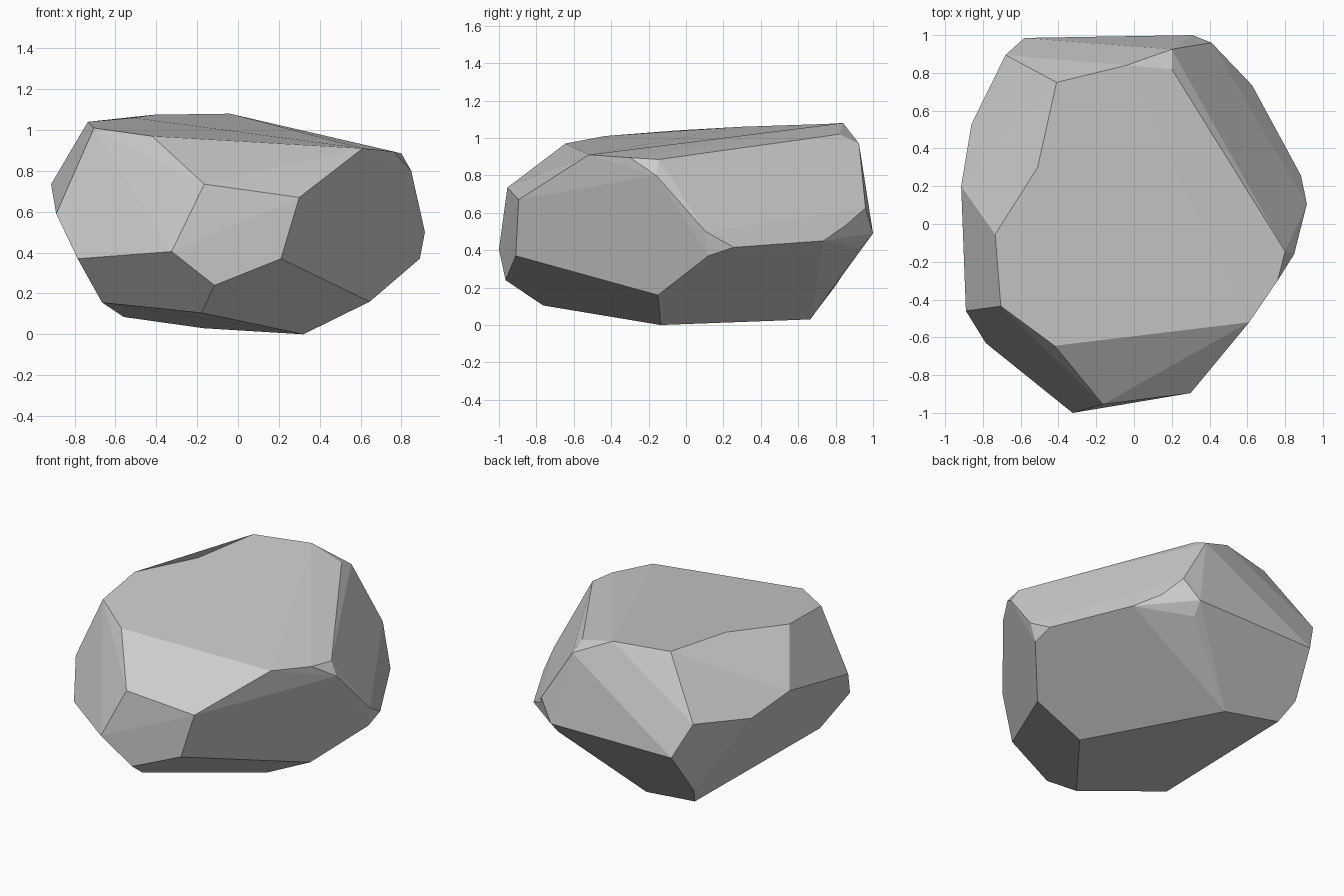
import bpy, bmesh
from mathutils import Vector

if "Cube" in bpy.data.objects:
    bpy.data.objects.remove(bpy.data.objects["Cube"])

# Chipped corners of the boulder, ring by ring
top = [(-.705, -.435, 1.01), (-.42, -.645, .97), (.61, -.52, .91), (.76, -.3, .895), (.80, -.145, .885),
       (.20, .82, 1.02), (-.04, .84, 1.08), (-.41, .75, 1.075), (-.735, -.055, 1.04)]
upper = [(-.165, -.955, .735), (.30, -.895, .67), (.848, -.16, .80), (.915, .105, .50), (.41, .96, .625),
         (.20, .925, .97), (-.68, .895, .71), (-.86, .53, .66), (-.915, .20, .735), (-.89, -.46, .59)]
lower = [(-.785, -.63, .37), (-.325, -1.0, .405), (.21, -.91, .37), (.89, .12, .37), (.885, .255, .415),
         (.625, .735, .45), (.30, .93, .41), (.31, 1.0, .49), (-.58, .985, .49)]
base = [(-.115, -.965, .24), (-.18, -.765, .105), (.32, -.135, 0), (.645, -.15, .16),
        (-.17, .665, .03), (-.56, .705, .085), (-.62, .80, .21), (-.665, -.48, .155)]

# Hull through the corners
bm = bmesh.new()
for p in top + upper + lower + base:
    bm.verts.new(p)
bmesh.ops.convex_hull(bm, input=bm.verts[:])
bmesh.ops.delete(bm, geom=[v for v in bm.verts if not v.link_faces], context='VERTS')


def nearest(p):
    return min(bm.verts, key=lambda v: (v.co - Vector(p)).length)


def dent(a, b, target):
    """Split the edge a-b and pull its middle inward."""
    va, vb = nearest(a), nearest(b)
    edge = bm.edges.get((va, vb))
    if edge:
        mid = (va.co + vb.co) / 2
        bmesh.ops.subdivide_edges(bm, edges=[edge], cuts=1)
        nearest(mid).co = target


# Slightly hollow edges: left rim, front rim, back right chip
dent(top[7], top[8], (-.51, .30, 1.06))
dent(top[1], top[2], (.13, -.53, .955))
dent(upper[4], lower[5], (.49, .85, .53))

# Merge nearly flat triangles into broad facets
bmesh.ops.dissolve_limit(bm, angle_limit=.07, verts=bm.verts[:], edges=bm.edges[:])
bmesh.ops.recalc_face_normals(bm, faces=bm.faces[:])

mesh = bpy.data.meshes.new("boulder")
bm.to_mesh(mesh)
bm.free()
bpy.context.collection.objects.link(bpy.data.objects.new("boulder", mesh))
